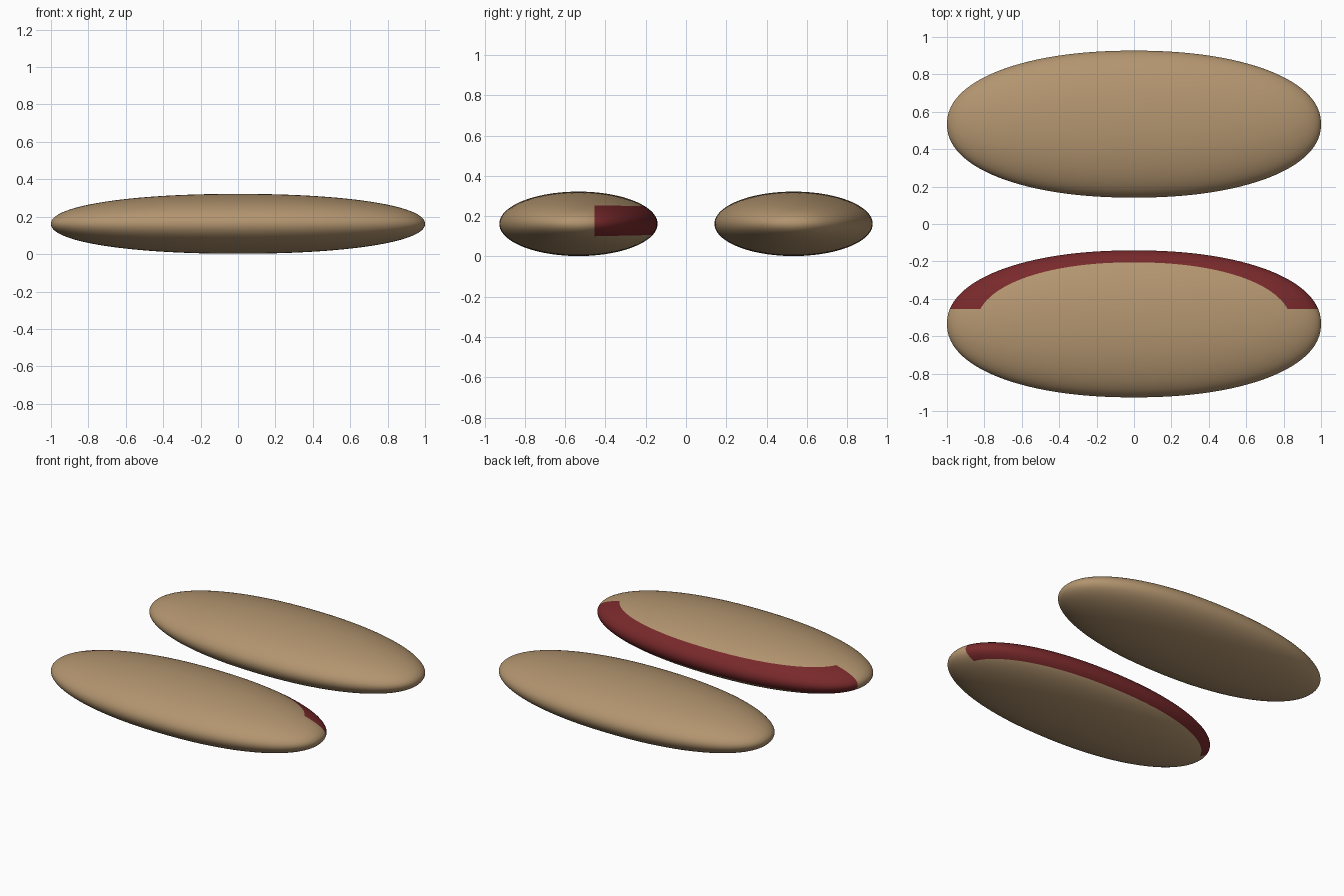
import bpy, bmesh, math
from mathutils import Vector

if "Cube" in bpy.data.objects:
    bpy.data.objects.remove(bpy.data.objects["Cube"])

HALF_Y, HALF_Z, MID_Y, MID_Z = 0.393, 0.16, 0.534, 0.162
POWER = 2.15  # end-to-end fullness, slightly blunter than an ellipse


def material(name, color):
    m = bpy.data.materials.new(name)
    m.diffuse_color = (*color, 1)
    m.use_nodes = True
    m.node_tree.nodes["Principled BSDF"].inputs["Base Color"].default_value = m.diffuse_color
    return m


tan = material("tan_shell", (0.45, 0.30, 0.16))
red = material("dark_red_band", (0.19, 0.022, 0.024))


def pod(name, y, band=False):
    # Lengthwise-lofted elliptical pod with its poles on the x axis
    bm = bmesh.new()
    bmesh.ops.create_uvsphere(bm, u_segments=96, v_segments=64, radius=1)
    for v in bm.verts:
        p = v.co.copy()
        r = math.hypot(p.x, p.y)
        s = (abs(p.z) ** POWER + r ** POWER) ** (-1 / POWER)
        v.co = Vector((p.z * s, y + p.x * s * HALF_Y, MID_Z + p.y * s * HALF_Z))
    # Flush coloured band on the inner side, bounded by three clean cuts
    if band:
        cuts = [((0, -0.455, 0.254), (0, 0.018, 1)),
                ((0, -0.455, 0.100), (0, -0.022, 1)),
                ((0, -0.455, 0.160), (0, 1, 0))]
        for co, no in cuts:
            bmesh.ops.bisect_plane(bm, geom=bm.verts[:] + bm.edges[:] + bm.faces[:],
                                   dist=1e-6, plane_co=co, plane_no=no)
        for f in bm.faces:
            c = f.calc_center_median()
            top, low, side = [(c - Vector(co)).dot(Vector(no)) for co, no in cuts]
            f.material_index = int(top < 0 and low > 0 and side > 0)
    bmesh.ops.recalc_face_normals(bm, faces=bm.faces[:])
    for f in bm.faces:
        f.smooth = True
    me = bpy.data.meshes.new(name)
    bm.to_mesh(me)
    bm.free()
    me.materials.append(tan)
    if band:
        me.materials.append(red)
    ob = bpy.data.objects.new(name, me)
    bpy.context.collection.objects.link(ob)
    return ob


pod("front_half", -MID_Y, band=True)
pod("back_half", MID_Y)
